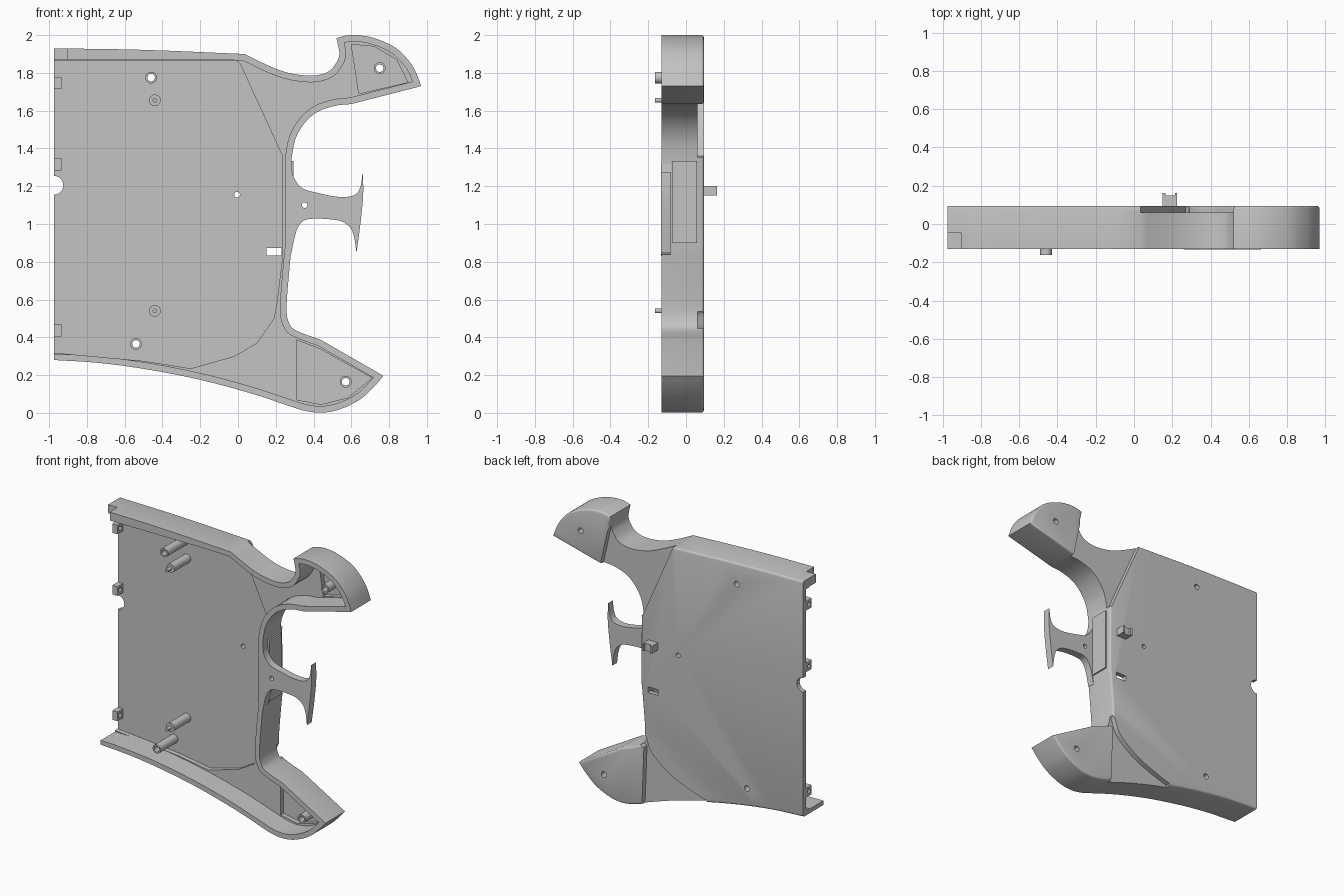
import bpy, bmesh, math
from mathutils import Vector
from mathutils.geometry import intersect_point_line

if "Cube" in bpy.data.objects:
    bpy.data.objects.remove(bpy.data.objects["Cube"])

grey = bpy.data.materials.new("plain_grey")
grey.diffuse_color = (0.55, 0.55, 0.55, 1)
grey.use_nodes = True
grey.node_tree.nodes["Principled BSDF"].inputs["Base Color"].default_value = grey.diffuse_color
FRONT, BACK = -0.13, 0.095


def spline(pts, n=4, clear=0.036):
    """Smooth curve through the points, last point left out so runs can be chained.
    Points crowding either end are dropped so that corners can be inset cleanly."""
    if len(pts) == 2:
        return [Vector(pts[0])]
    v = [Vector(p) for p in pts]
    v = [2 * v[0] - v[1]] + v + [2 * v[-1] - v[-2]]
    out = []
    for a, b, c, d in zip(v, v[1:], v[2:], v[3:]):
        for i in range(n):
            t = i / n
            out.append(0.5 * (2 * b + (c - a) * t + (2 * a - 5 * b + 4 * c - d) * t * t
                              + (3 * b - a - 3 * c + d) * t ** 3))
    return out[:1] + [p for p in out[1:] if min((p - v[1]).length, (p - v[-2]).length) > clear]


def inset(pts, d):
    out = []
    for i, p in enumerate(pts):
        e1 = (p - pts[i - 1]).normalized()
        e2 = (pts[(i + 1) % len(pts)] - p).normalized()
        n1, n2 = Vector((-e1.y, e1.x)), Vector((-e2.y, e2.x))
        out.append(p + (n1 + n2) * d / max(0.2, 1 + n1.dot(n2)))
    return out


def gap(p, pts):
    """Distance from a point to a closed outline."""
    best = 9
    for i, b in enumerate(pts):
        a = pts[i - 1]
        t = intersect_point_line(p, a, b)[1]
        best = min(best, (p - a.lerp(b, min(1, max(0, t)))).length)
    return best


def loft(name, rings):
    """Solid through matching x-z outlines, each given with its y."""
    bm = bmesh.new()
    loops = [[bm.verts.new((p[0], y, p[1])) for p in pts] for y, pts in rings]
    bm.faces.new(loops[0])
    bm.faces.new(loops[-1][::-1])
    for a, b in zip(loops, loops[1:]):
        for i in range(len(a)):
            bm.faces.new((a[i], a[i - 1], b[i - 1], b[i]))
    if bm.calc_volume(signed=True) < 0:
        bmesh.ops.reverse_faces(bm, faces=bm.faces)
    me = bpy.data.meshes.new(name)
    bm.to_mesh(me)
    bm.free()
    me.materials.append(grey)
    ob = bpy.data.objects.new(name, me)
    bpy.context.collection.objects.link(ob)
    return ob


def prism(name, pts, y0, y1):
    return loft(name, [(y0, pts), (y1, pts)])


def box(name, x0, x1, y0, y1, z0, z1):
    return prism(name, [(x0, z0), (x1, z0), (x1, z1), (x0, z1)], y0, y1)


def circle(x, z, r, n=24):
    return [(x + r * math.cos(2 * math.pi * i / n), z + r * math.sin(2 * math.pi * i / n))
            for i in range(n)]


def cut(ob, *cutters):
    for c in cutters:
        c.hide_render = True
        m = ob.modifiers.new("cut", 'BOOLEAN')
        m.operation, m.solver, m.object = 'DIFFERENCE', 'EXACT', c
        bpy.context.view_layer.objects.active = ob
        bpy.ops.object.modifier_apply(modifier=m.name)
        bpy.data.objects.remove(c)


def smooth(ob):
    bpy.ops.object.select_all(action='DESELECT')
    ob.select_set(True)
    bpy.context.view_layer.objects.active = ob
    bpy.ops.object.shade_smooth_by_angle(angle=math.radians(30))


# Shell outline, counter-clockwise, one run per smooth stretch
runs = [
    [(-.975, .28), (-.73, .264), (-.468, .228), (-.2, .175), (.06, .106), (.27, .037),
     (.35, .012), (.44, .001), (.537, .018), (.643, .069), (.72, .138), (.77, .196)],
    [(.77, .196), (.44, .386)],
    [(.44, .386), (.31, .435), (.27, .477), (.257, .56), (.272, .76), (.285, .89)],
    [(.285, .89), (.283, 1.344)],
    [(.283, 1.344), (.304, 1.45), (.352, 1.534), (.42, 1.593), (.51, 1.625), (.60, 1.635)],
    [(.60, 1.635), (.97, 1.73)],
    [(.97, 1.73), (.939, 1.81), (.897, 1.873), (.828, 1.937), (.722, 1.984), (.63, 2.0),
     (.563, 1.996), (.521, 1.984)],
    [(.521, 1.984), (.537, 1.9), (.516, 1.847), (.474, 1.804), (.39, 1.785), (.272, 1.799),
     (.167, 1.836), (.034, 1.9)],
    [(.034, 1.9), (-.5, 1.922), (-.975, 1.93)],
    [(-.975, 1.93), (-.975, .28)],
]
outline = [p for r in runs for p in spline(r)]


def rim(d):
    """Inset outline that stays flush at the open left side."""
    return [(-.975 if p.x < -.95 else p.x, p.y) for p in inset(outline, d)]


# Body with a rounded rear rim
shell = loft("shell", [(FRONT, outline), (BACK - .014, outline), (BACK - .007, rim(.002)),
                       (BACK - .002, rim(.007)), (BACK, rim(.014))])

# Hollow the shell from the front, leaving the left side open
cavity = []
for p in inset(outline, 0.035):
    if gap(p, outline) > 0.033:
        x = -1.1 if p.x < -0.9 else p.x
        cavity.append((x, min(p.y, 1.87) if x < 0.05 else p.y))
main_pocket = [(-1.1, .33), (-.5, .275), (-.25, .235), (-.02, .3), (.1, .37), (.19, .5),
               (.205, .58), (.235, .82), (.235, 1.36), (.01, 1.85), (-.01, 1.865), (-1.1, 1.865)]
upper_pocket = [(.64, 1.69), (.9, 1.75), (.84, 1.87), (.72, 1.94), (.6, 1.95)]
lower_pocket = [(.31, .07), (.44, .045), (.58, .08), (.71, .185), (.43, .34), (.31, .385)]
cut(shell, prism("cavity", cavity, -0.3, 0.03),
    prism("main_pocket", main_pocket, -0.2, 0.062),
    prism("upper_pocket", upper_pocket, -0.2, 0.062),
    prism("lower_pocket", lower_pocket, -0.2, 0.062))

# Sunken necks on the rear, between the main panel and the two horns
upper_neck = [(.034, 1.96), (.034, 1.90), (.27, 1.36), (.4, 1.3), (.6, 1.6), (.595, 1.64), (.525, 1.96)]
lower_neck = spline([(.3, .55), (.25, .53), (.21, .43), (.12, .345), (-.02, .265), (-.3, .17)])
lower_neck += [Vector((-.3, -.1)), Vector((.28, -.1)), Vector((.26, .44)), Vector((.3, .45))]
cut(shell, prism("upper_neck", upper_neck, 0.06, 0.3),
    prism("lower_neck", lower_neck, 0.06, 0.3))

# Corner step, cable notch, slot and through holes
screws = [(-.46, 1.775, -.163), (.75, 1.825, -.11), (-.54, .365, -.13), (.57, .165, -.11)]
cut(shell, box("step", -1.1, -.903, -.3, -.045, 1.8, 2.1),
    prism("notch", circle(-.975, 1.205, .05), -.3, .3),
    box("slot", .15, .23, -.3, .3, .832, .872),
    prism("centre_hole", circle(-.005, 1.155, .015), -.3, .3),
    *[prism("hole", circle(x, z, .02), -.3, .3) for x, z, y in screws])
smooth(shell)

# Screw tubes
for i, (x, z, y) in enumerate(screws):
    tube = prism("screw_tube_%d" % i, circle(x, z, .031), y, .07)
    cut(tube, prism("bore", circle(x, z, .02), -.4, .3))
    smooth(tube)

# Locating posts with a thin pin at the tip
for i, z in enumerate((1.655, .54)):
    smooth(prism("post_%d" % i, circle(-.44, z, .031), -.12, .07))
    smooth(prism("post_pin_%d" % i, circle(-.44, z, .012), -.163, -.11))

# Hinge lugs along the open edge, bored sideways
for i, z in enumerate((1.747, 1.315, .437)):
    lug = box("lug_%d" % i, -.975, -.935, 0, .07, z - .032, z + .032)
    bore = prism("bore", circle(0, 0, .014, 16), -.2, .2)
    bore.rotation_euler = (0, 0, math.pi / 2)
    bore.location = (-.955, .03, z)
    bpy.context.view_layer.update()
    cut(lug, bore)

# Flared paddle on the inner side
paddle_runs = [
    [(.66, 1.275), (.648, 1.196), (.616, 1.153), (.537, 1.143), (.42, 1.165), (.34, 1.19),
     (.294, 1.25), (.283, 1.32)],
    [(.283, 1.32), (.26, 1.3)], [(.26, 1.3), (.26, .83)], [(.26, .83), (.281, .84)],
    [(.281, .84), (.30, .93), (.325, .995), (.378, 1.027), (.526, 1.02), (.59, .985),
     (.615, .93), (.627, .846)],
    [(.627, .846), (.648, 1.0), (.663, 1.16), (.66, 1.275)],
]
paddle = prism("paddle", [p for r in paddle_runs for p in spline(r, clear=0)], -.132, -.08)
cut(paddle, prism("paddle_hole", circle(.353, 1.1, .015), -.3, .3))
smooth(paddle)

# Flat side plate behind the paddle
box("side_plate", .262, .295, -.075, .058, .9, 1.333)

# Rear clip with a hollowed end
clip = box("clip", .15, .225, .06, .163, 1.15, 1.202)
cut(clip, box("clip_gap", .165, .215, .148, .2, 1.1, 1.3))
